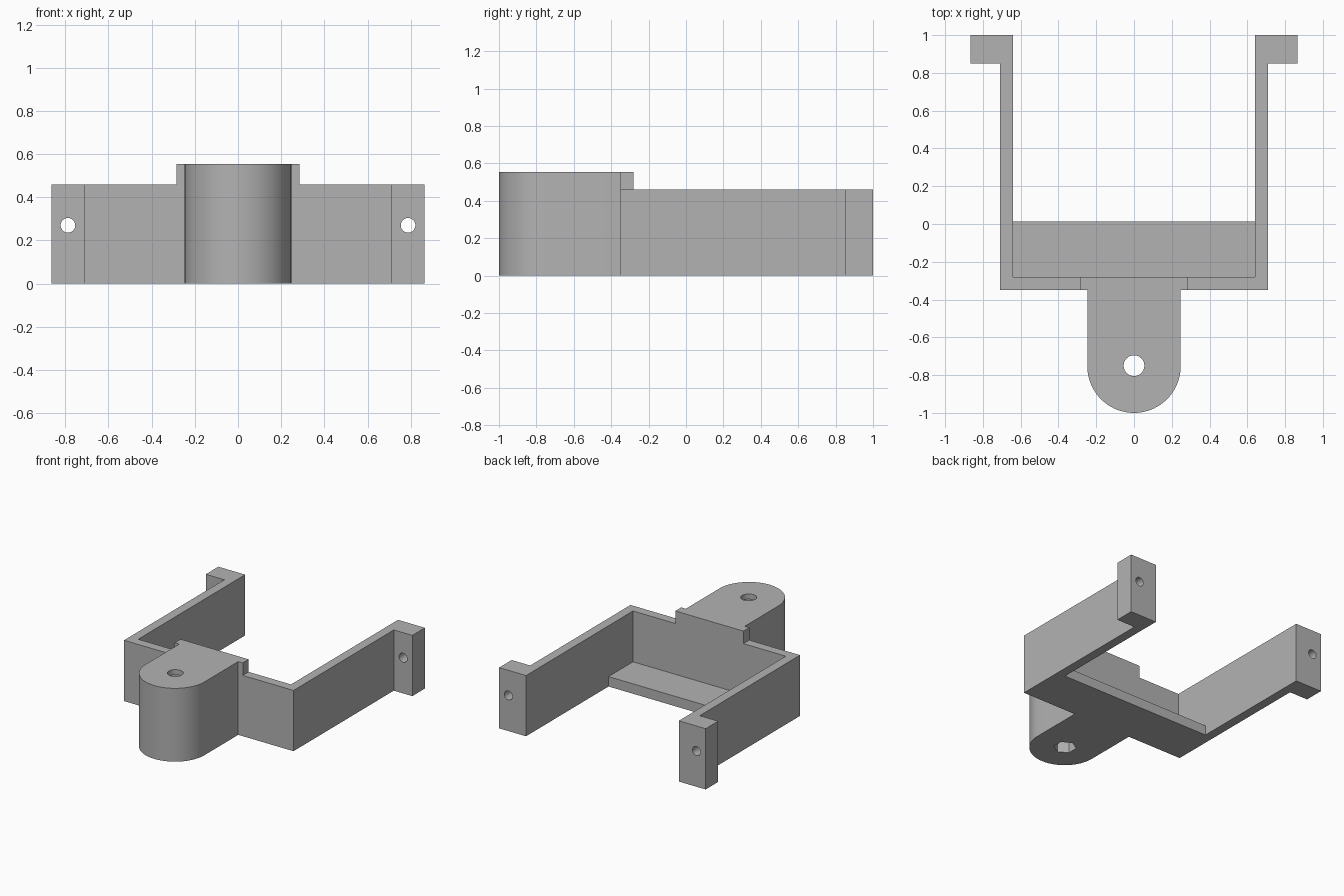
import bpy, bmesh
from math import cos, sin, pi, radians
from mathutils import Matrix

if "Cube" in bpy.data.objects:
    bpy.data.objects.remove(bpy.data.objects["Cube"], do_unlink=True)

grey = bpy.data.materials.new("plain grey")
grey.use_nodes = True
grey.diffuse_color = (0.45, 0.45, 0.45, 1)
grey.node_tree.nodes["Principled BSDF"].inputs["Base Color"].default_value = (0.45, 0.45, 0.45, 1)

WALL_TOP, TAB_TOP = 0.46, 0.555


def prism(name, outline, z0, z1, matrix=Matrix()):
    """Extrude a closed xy outline from z0 to z1."""
    bm = bmesh.new()
    face = bm.faces.new([bm.verts.new((x, y, z0)) for x, y in outline])
    top = bmesh.ops.extrude_face_region(bm, geom=[face])["geom"]
    verts = [v for v in top if isinstance(v, bmesh.types.BMVert)]
    bmesh.ops.translate(bm, verts=verts, vec=(0, 0, z1 - z0))
    bmesh.ops.recalc_face_normals(bm, faces=bm.faces)
    bm.transform(matrix)
    mesh = bpy.data.meshes.new(name)
    bm.to_mesh(mesh)
    bm.free()
    mesh.materials.append(grey)
    obj = bpy.data.objects.new(name, mesh)
    bpy.context.collection.objects.link(obj)
    return obj


def rect(x0, x1, y0, y1):
    return [(x0, y0), (x1, y0), (x1, y1), (x0, y1)]


def ring(x, y, r, n, start=0.0):
    return [(x + r * cos(start + 2 * pi * i / n), y + r * sin(start + 2 * pi * i / n)) for i in range(n)]


def combine(target, tool, operation):
    """Apply a boolean and remove its tool."""
    mod = target.modifiers.new(operation, "BOOLEAN")
    mod.operation, mod.solver, mod.object = operation, "EXACT", tool
    bpy.context.view_layer.objects.active = target
    bpy.ops.object.modifier_apply(modifier=mod.name)
    bpy.data.objects.remove(tool, do_unlink=True)


# U-shaped wall with outward end flanges, mirrored from its left half
half = [(0.71, -0.35), (0.71, 0.85), (0.865, 0.85), (0.865, 1.0), (0.64, 1.0), (0.64, -0.28)]
bracket = prism("bracket", half + [(-x, y) for x, y in reversed(half)], 0, WALL_TOP)

# Floor shelf inside the U
combine(bracket, prism("shelf", rect(-0.64, 0.64, -0.28, 0.013), 0, 0.075), "UNION")

# Round-nosed front tab and the raised ledge behind it
nose = [(0.247 * cos(pi + pi * i / 48), -0.753 + 0.247 * sin(pi + pi * i / 48)) for i in range(49)]
tab = prism("tab", nose + [(0.247, -0.28), (-0.247, -0.28)], 0, TAB_TOP)
combine(bracket, tab, "UNION")
combine(bracket, prism("ledge", rect(-0.285, 0.285, -0.35, -0.28), WALL_TOP, TAB_TOP), "UNION")

# Bolt hole through the tab, with a hexagonal pocket from below
combine(bracket, prism("bolt_hole", ring(0, -0.75, 0.055, 32), -0.1, 0.7), "DIFFERENCE")
combine(bracket, prism("hex_pocket", ring(0, -0.75, 0.08, 6, pi / 6), -0.1, 0.515), "DIFFERENCE")

# Screw holes through the flanges
for side in (-1, 1):
    place = Matrix.Translation((side * 0.788, 0.925, 0.27)) @ Matrix.Rotation(radians(90), 4, "X")
    combine(bracket, prism("screw_hole", ring(0, 0, 0.034, 24), -0.2, 0.2, place), "DIFFERENCE")

# Smooth the curved walls, keep the corners crisp
bpy.ops.object.select_all(action="DESELECT")
bracket.select_set(True)
bpy.context.view_layer.objects.active = bracket
bpy.ops.object.shade_smooth_by_angle(angle=radians(30))
